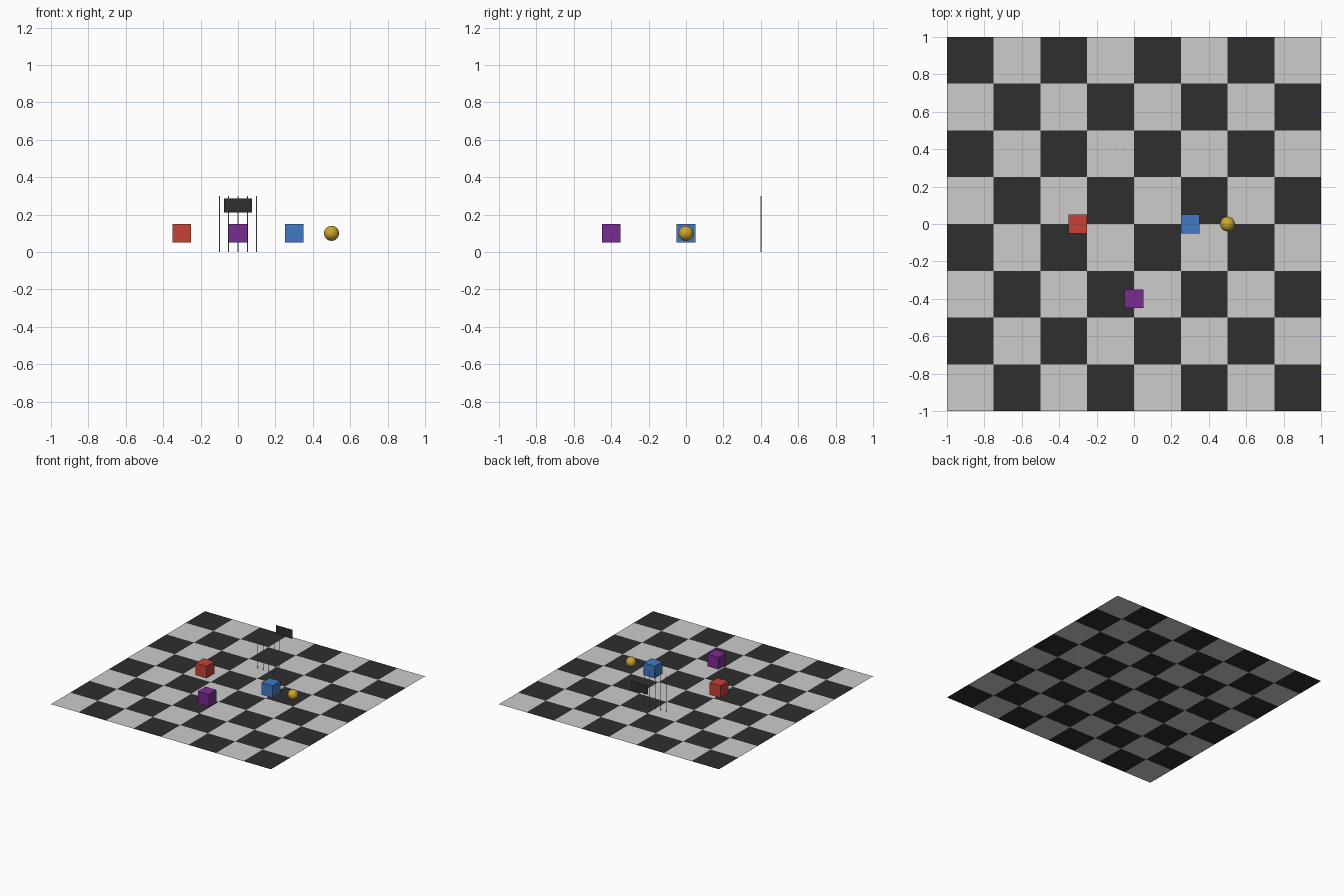
import bpy, bmesh, math
from mathutils import Matrix

if "Cube" in bpy.data.objects:
    bpy.data.objects.remove(bpy.data.objects["Cube"])


def lin(v):
    v /= 255
    return v / 12.92 if v <= 0.04045 else ((v + 0.055) / 1.055) ** 2.4


def mat(name, r, g, b):
    m = bpy.data.materials.new(name)
    m.diffuse_color = (lin(r), lin(g), lin(b), 1)
    m.use_nodes = True
    m.node_tree.nodes["Principled BSDF"].inputs["Base Color"].default_value = m.diffuse_color
    return m


LIGHT = mat("light_grey", 204, 204, 204)
DARK = mat("charcoal", 46, 46, 46)
RED = mat("red", 200, 66, 54)
BLUE = mat("blue", 68, 120, 198)
PURPLE = mat("purple", 122, 44, 146)
GOLD = mat("gold", 204, 166, 44)
STEEL = mat("pale_steel", 200, 200, 200)


def obj(name, bm, *mats):
    me = bpy.data.meshes.new(name)
    bm.to_mesh(me)
    bm.free()
    for m in mats:
        me.materials.append(m)
    o = bpy.data.objects.new(name, me)
    bpy.context.collection.objects.link(o)
    return o


# checkered floor: 8 x 8 squares, alternating colours
bm = bmesh.new()
bmesh.ops.create_grid(bm, x_segments=8, y_segments=8, size=1)
for f in bm.faces:
    c = f.calc_center_median()
    f.material_index = (math.floor((c.x + 1) * 4) + math.floor((c.y + 1) * 4)) % 2
obj("checker_floor", bm, LIGHT, DARK)

# three floating cubes
for name, x, y, m in (("red_cube", -0.3, 0, RED),
                      ("blue_cube", 0.3, 0, BLUE),
                      ("purple_cube", 0, -0.4, PURPLE)):
    bm = bmesh.new()
    bmesh.ops.create_cube(bm, size=0.1, matrix=Matrix.Translation((x, y, 0.1)))
    obj(name, bm, m)

# golden ball
bm = bmesh.new()
bmesh.ops.create_uvsphere(bm, u_segments=16, v_segments=16, radius=0.04,
                          matrix=Matrix.Translation((0.5, 0, 0.1)))
obj("gold_ball", bm, GOLD)

# row of thin rods
for i in range(5):
    bm = bmesh.new()
    bmesh.ops.create_cone(bm, cap_ends=True, segments=8, radius1=0.0025,
                          radius2=0.0025, depth=0.3,
                          matrix=Matrix.Translation((-0.1 + 0.05 * i, 0.4, 0.15)))
    obj(f"rod_{i + 1}", bm, STEEL)

# upright dark panel behind the rods
bm = bmesh.new()
bmesh.ops.create_grid(bm, x_segments=1, y_segments=1, size=1,
                      matrix=Matrix.Translation((0, 0.6, 0.25))
                      @ Matrix.Rotation(math.pi / 2, 4, 'X')
                      @ Matrix.Diagonal((0.075, 0.0375, 1, 1)))
obj("back_panel", bm, DARK)
